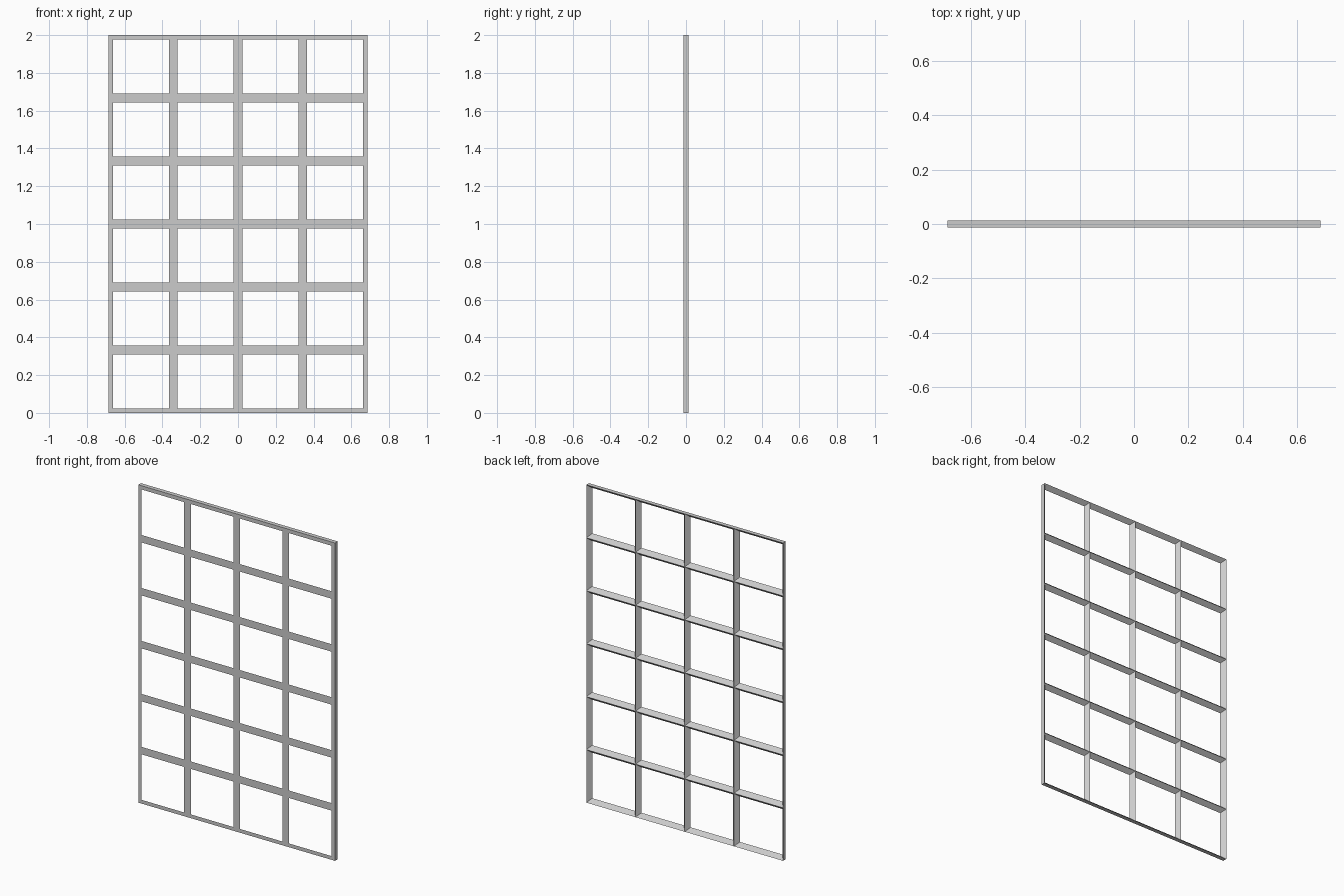
import bpy
import bmesh
from math import pi
from mathutils import Matrix

cube = bpy.data.objects.get("Cube")
if cube:
    bpy.data.objects.remove(cube)

WIDTH, HEIGHT = 1.37, 2.0
COLUMNS, ROWS = 4, 6
FRONT, BACK = -0.0135, 0.0135
HALF_BAR = 0.0235

grey = bpy.data.materials.new("plain grey")
grey.use_nodes = True
colour = (0.6, 0.6, 0.6, 1)
grey.diffuse_color = colour
grey.node_tree.nodes["Principled BSDF"].inputs["Base Color"].default_value = colour


def add_lattice(bm, outer_y):
    """Grid of panes whose openings always end on the front plane."""
    placing = (Matrix.Translation((0, outer_y, HEIGHT / 2))
               @ Matrix.Rotation(pi / 2, 4, 'X')
               @ Matrix.Diagonal((WIDTH / 2, HEIGHT / 2, 1, 1)))
    verts = bmesh.ops.create_grid(bm, x_segments=COLUMNS, y_segments=ROWS,
                                  size=1, matrix=placing)["verts"]
    bm.normal_update()
    panes = list({f for v in verts for f in v.link_faces})
    bmesh.ops.inset_individual(bm, faces=panes, thickness=HALF_BAR,
                               use_even_offset=True)
    for v in {v for f in panes for v in f.verts}:
        v.co.y = FRONT
    bmesh.ops.delete(bm, geom=panes, context='FACES')


bm = bmesh.new()

# Flat front of the bars, then the sloping sides that meet in a back ridge
add_lattice(bm, FRONT)
add_lattice(bm, BACK)

# Flat outer rim: join the two outlines
outline = [e for e in bm.edges if e.is_boundary and all(
    abs(abs(v.co.x) - WIDTH / 2) < 1e-4 or
    abs(abs(v.co.z - HEIGHT / 2) - HEIGHT / 2) < 1e-4 for v in e.verts)]
bmesh.ops.bridge_loops(bm, edges=outline)

# Weld front and sloping sides around the openings
bmesh.ops.remove_doubles(bm, verts=bm.verts, dist=1e-4)
bmesh.ops.recalc_face_normals(bm, faces=bm.faces)

mesh = bpy.data.meshes.new("window_lattice")
bm.to_mesh(mesh)
bm.free()
mesh.materials.append(grey)
lattice = bpy.data.objects.new("window_lattice", mesh)
bpy.context.collection.objects.link(lattice)
